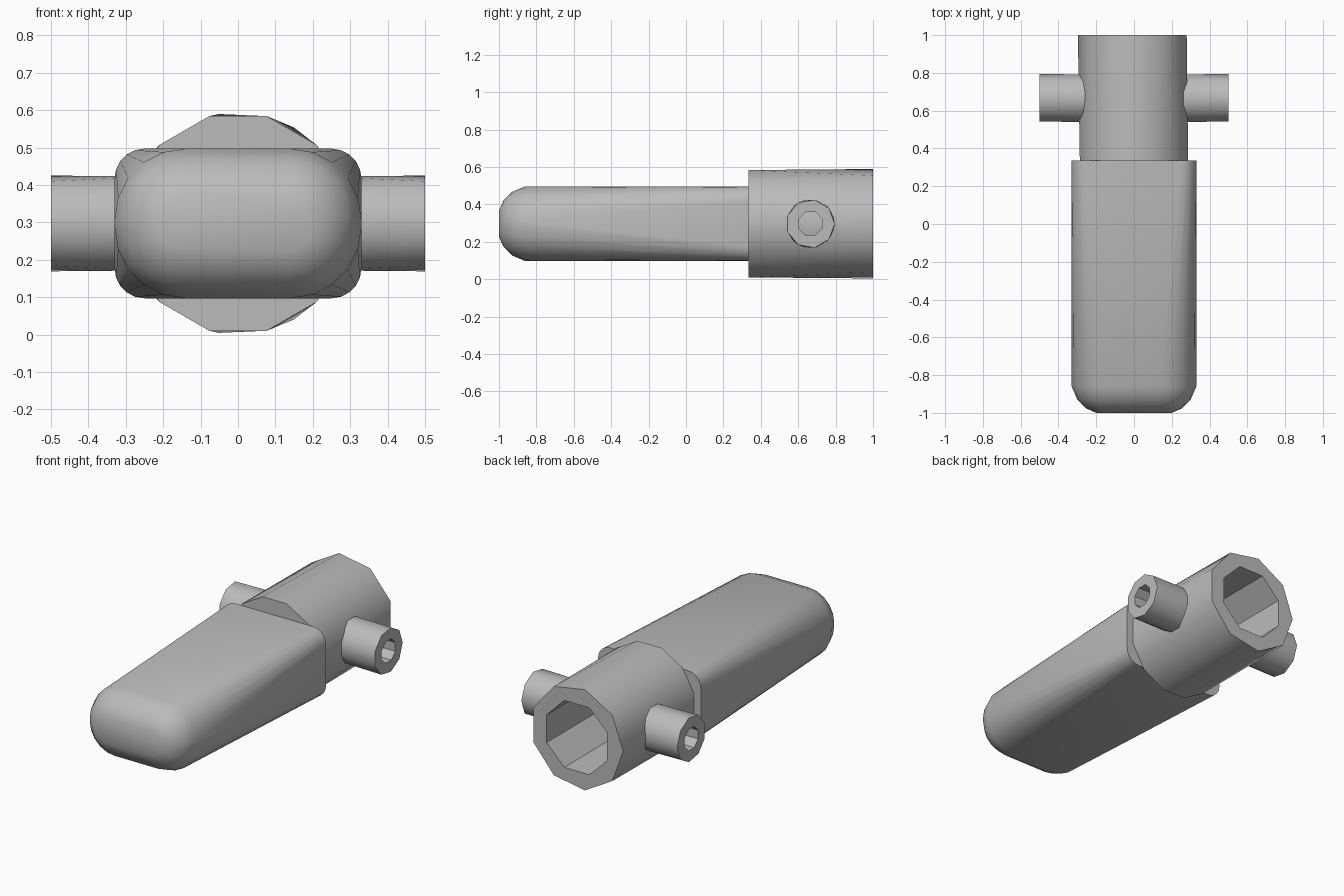
import bpy, bmesh, math
from mathutils import Vector

cube = bpy.data.objects.get("Cube")
if cube:
    bpy.data.objects.remove(cube)

grey = bpy.data.materials.new("plain grey")
grey.use_nodes = True
COLOUR = (0.5, 0.5, 0.5, 1)
grey.diffuse_color = COLOUR
grey.node_tree.nodes["Principled BSDF"].inputs["Base Color"].default_value = COLOUR
MID = 0.297  # height of the main axis


def finish(name, bm, angle):
    bmesh.ops.recalc_face_normals(bm, faces=bm.faces)
    mesh = bpy.data.meshes.new(name)
    bm.to_mesh(mesh)
    bm.free()
    obj = bpy.data.objects.new(name, mesh)
    bpy.context.collection.objects.link(obj)
    mesh.materials.append(grey)
    bpy.ops.object.select_all(action="DESELECT")
    obj.select_set(True)
    bpy.context.view_layer.objects.active = obj
    bpy.ops.object.shade_smooth_by_angle(angle=math.radians(angle))


def rounded_section(half_x, half_z, radius, y, steps=5):
    points = []
    for corner, (sx, sz) in enumerate([(1, 1), (-1, 1), (-1, -1), (1, -1)]):
        for i in range(steps + 1):
            a = math.pi / 2 * (corner + i / steps)
            points.append((sx * (half_x - radius) + radius * math.cos(a), y,
                           MID + sz * (half_z - radius) + radius * math.sin(a)))
    return points


def polygon(bm, place, sides, turn, radius, w):
    verts = []
    for i in range(sides):
        a = math.radians(turn) + math.tau * i / sides
        verts.append(bm.verts.new(place(radius * math.cos(a), radius * math.sin(a), w)))
    return verts


def ring_edges(bm, ring):
    return [bm.edges.get((a, b)) or bm.edges.new((a, b))
            for a, b in zip(ring, ring[1:] + ring[:1])]


def socket(name, place, start, end, radius, bore, floor, turns):
    """Tube with a twelve sided root, nine sided mouth and eight sided blind bore."""
    bm = bmesh.new()
    root = polygon(bm, place, 12, turns[0], radius, start)
    mouth = polygon(bm, place, 9, turns[1], radius, end)
    bmesh.ops.convex_hull(bm, input=root + mouth)
    cap = [f for f in bm.faces if all(v in mouth for v in f.verts)]
    bmesh.ops.delete(bm, geom=cap, context="FACES")
    lip = polygon(bm, place, 8, turns[2], bore, end)
    bottom = polygon(bm, place, 8, turns[2], bore, floor)
    outer, inner = ring_edges(bm, mouth), ring_edges(bm, lip)
    bmesh.ops.bridge_loops(bm, edges=outer + inner)
    for i in range(8):
        j = (i + 1) % 8
        bm.faces.new((lip[i], lip[j], bottom[j], bottom[i]))
    bm.faces.new(bottom)
    finish(name, bm, 35)


# Body: square-shouldered at the back, pill-shaped and domed at the front
bm = bmesh.new()
sections = [rounded_section(0.33, 0.2, 0.08, 0.335)]
for inset, y in [(0, -0.86), (0.03, -0.93), (0.075, -0.975), (0.13, -1)]:
    sections.append(rounded_section(0.33 - inset, 0.2 - inset, 0.19 - inset, y))
rings = [[bm.verts.new(Vector(p)) for p in s] for s in sections]
for a, b in zip(rings, rings[1:]):
    for i in range(len(a)):
        j = (i + 1) % len(a)
        bm.faces.new((a[i], a[j], b[j], b[i]))
bm.faces.new(rings[0])
bm.faces.new(rings[-1])
finish("body", bm, 45)

# Rear barrel
socket("rear_barrel", lambda u, v, w: (u, w, MID + v), 0.335, 1, 0.297, 0.21, 0.34,
       (15, 20, 22.5))

# Side pipes, mirrored
for side, label in [(1, "left"), (-1, "right")]:
    socket(label + "_side_pipe", lambda u, v, w: (side * w, 0.665 + u, MID + v),
           0.24, 0.5, 0.13, 0.067, 0.27, (15, 0, 22.5))
